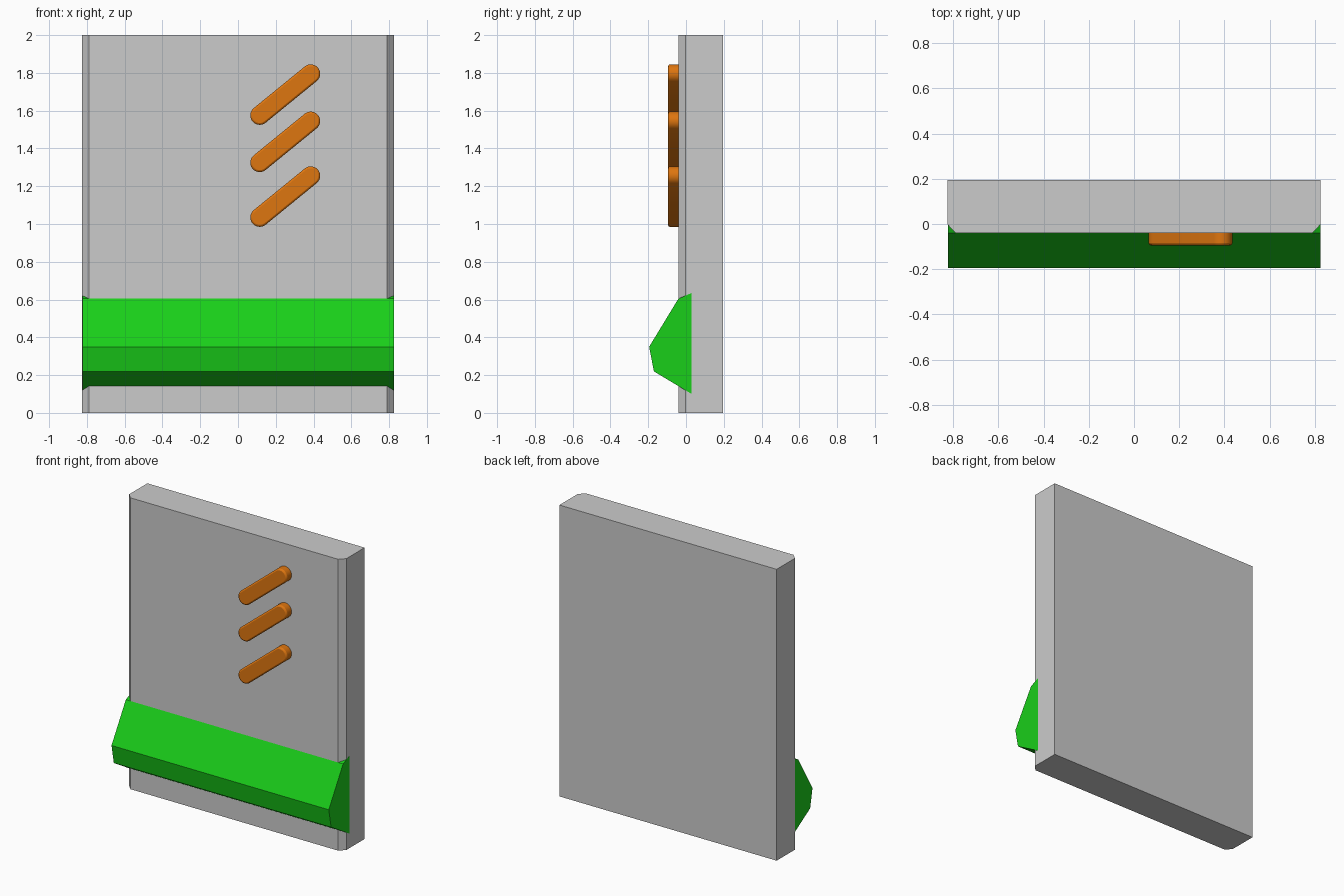
import bpy, bmesh, math
from mathutils import Vector

if "Cube" in bpy.data.objects:
    bpy.data.objects.remove(bpy.data.objects["Cube"])


def material(name, color):
    m = bpy.data.materials.new(name)
    m.diffuse_color = color
    m.use_nodes = True
    m.node_tree.nodes["Principled BSDF"].inputs["Base Color"].default_value = m.diffuse_color
    return m


def prism(name, outline, direction, mat=None):
    """Extrude a closed planar outline along a direction vector."""
    bm = bmesh.new()
    face = bm.faces.new([bm.verts.new(p) for p in outline])
    new = bmesh.ops.extrude_face_region(bm, geom=[face])["geom"]
    bmesh.ops.translate(bm, vec=Vector(direction),
                        verts=[v for v in new if isinstance(v, bmesh.types.BMVert)])
    bmesh.ops.recalc_face_normals(bm, faces=bm.faces)
    mesh = bpy.data.meshes.new(name)
    bm.to_mesh(mesh)
    bm.free()
    obj = bpy.data.objects.new(name, mesh)
    bpy.context.collection.objects.link(obj)
    if mat:
        mesh.materials.append(mat)
    return obj


green = material("green", (0.01, 0.62, 0.01, 1))
orange = material("orange", (0.73, 0.18, 0.005, 1))

HALF = 0.825
FRONT = -0.04

# Panel with chamfered front corners
half = [(HALF, 0.195), (HALF, -0.002), (HALF - 0.036, FRONT)]
plan = half + [(-x, y) for x, y in reversed(half)]
prism("panel", [(x, y, 0) for x, y in plan], (0, 0, 2))

# Green ledge across the lower front
ledge = [(0.03, 0.635), (FRONT, 0.605), (-0.195, 0.35), (-0.17, 0.22), (0.03, 0.10)]
prism("ledge", [(-HALF + 0.001, y, z) for y, z in ledge], (2 * HALF, 0, 0), green)

# Three slanted round-ended bars
R, DX, DZ, STEPS = 0.05, 0.27, 0.22, 14
tilt = math.atan2(DZ, DX)
for i, z0 in enumerate((1.575, 1.325, 1.035)):
    outline = []
    for cx, cz, start in ((0.115 + DX, z0 + DZ, tilt - math.pi / 2),
                          (0.115, z0, tilt + math.pi / 2)):
        for k in range(STEPS + 1):
            a = start + math.pi * k / STEPS
            outline.append((cx + R * math.cos(a), -0.095, cz + R * math.sin(a)))
    bar = prism(f"slanted_bar_{i + 1}", outline, (0, 0.065, 0), orange)
    bevel = bar.modifiers.new("rim", "BEVEL")
    bevel.width = 0.01
    bevel.segments = 2
    bevel.limit_method = "ANGLE"
    bevel.angle_limit = math.radians(40)
    bpy.context.view_layer.objects.active = bar
    bar.select_set(True)
    bpy.ops.object.shade_smooth_by_angle(angle=math.radians(30))
    bar.select_set(False)
